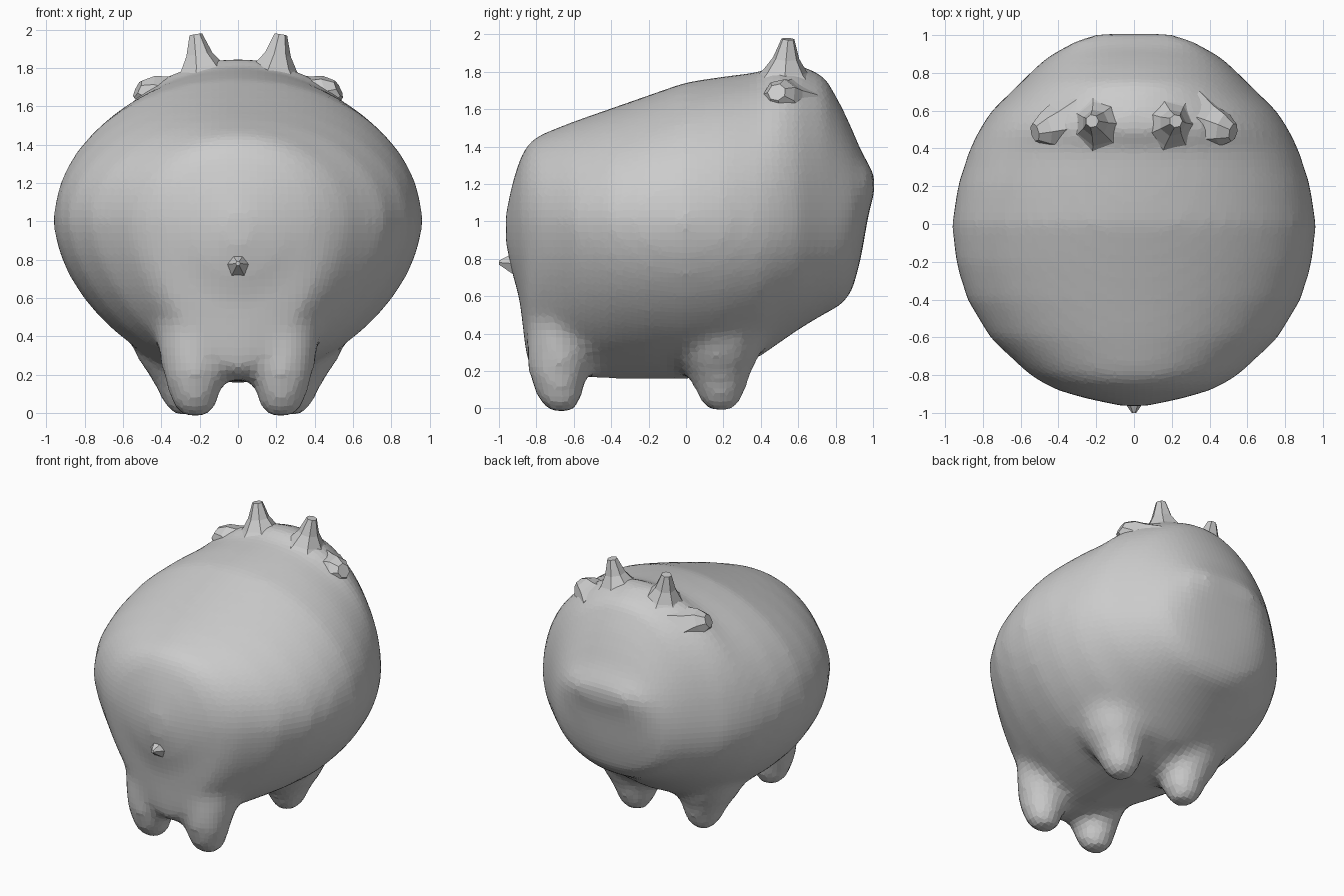
import bpy, bmesh
from math import sin, cos, pi, copysign
from mathutils import Vector

if "Cube" in bpy.data.objects:
    bpy.data.objects.remove(bpy.data.objects["Cube"])

# Lengthwise body stations: y, half width, top z, widest z, bottom z, underside exponent
STATIONS = [
    (-.965, .06, 1.04, .97, .88, 2), (-.93, .23, 1.20, .98, .72, 1.8),
    (-.89, .38, 1.33, 1.0, .58, 1.6), (-.85, .47, 1.41, 1.0, .24, 1.55),
    (-.79, .565, 1.46, 1.0, .18, 1.55), (-.6, .765, 1.535, 1.0, .165, 1.6),
    (-.4, .885, 1.605, 1.0, .16, 1.68), (-.2, .945, 1.675, 1.0, .16, 1.74),
    (0, .965, 1.745, 1.0, .155, 1.76), (.2, .935, 1.775, 1.0, .19, 1.8),
    (.4, .87, 1.80, 1.0, .28, 1.9), (.5, .82, 1.855, 1.0, .35, 1.9),
    (.6, .755, 1.84, 1.0, .42, 2), (.74, .61, 1.78, 1.0, .505, 2.1),
    (.83, .52, 1.62, 1.0, .55, 2.1), (.89, .45, 1.49, 1.04, .63, 2.2),
    (.935, .37, 1.38, 1.13, .80, 2.3), (.98, .29, 1.30, 1.20, 1.06, 2.4),
    (1.008, .20, 1.25, 1.21, 1.15, 2.4),
]


def spow(v, p):
    return copysign(abs(v) ** p, v)


def loft(bm, rings):
    """Bridge closed rings of points and cap both ends."""
    rows = [[bm.verts.new(p) for p in ring] for ring in rings]
    n = len(rows[0])
    for a, b in zip(rows, rows[1:]):
        for i in range(n):
            j = (i + 1) % n
            bm.faces.new((a[i], a[j], b[j], b[i]))
    bm.faces.new(rows[0][::-1])
    bm.faces.new(rows[-1])


def limb_rings(path, n):
    """Rings square to a path of (x, y, z, radius)."""
    axis = (Vector(path[-1][:3]) - Vector(path[0][:3])).normalized()
    rot = Vector((0, 0, 1)).rotation_difference(axis)
    return [[Vector(p[:3]) + rot @ Vector((p[3] * cos(2 * pi * i / n),
             p[3] * sin(2 * pi * i / n), 0)) for i in range(n)] for p in path]


def mirrored(path):
    return [(-x, y, z, r) for x, y, z, r in path]


def finish(bm, name):
    bmesh.ops.recalc_face_normals(bm, faces=bm.faces[:])
    me = bpy.data.meshes.new(name)
    bm.to_mesh(me)
    bm.free()
    ob = bpy.data.objects.new(name, me)
    bpy.context.collection.objects.link(ob)
    return ob


# Rounded body with four stubby legs, fused into one skin
bm = bmesh.new()
N = 48
rings = []
for y, w, top, mid, bot, e in STATIONS:
    ring = []
    for i in range(N):
        a = 2 * pi * i / N
        if sin(a) >= 0:
            ring.append((w * cos(a), y, mid + (top - mid) * sin(a)))
        else:
            ring.append((w * spow(cos(a), 2 / e), y, mid + (mid - bot) * spow(sin(a), 2 / e)))
    rings.append(ring)
loft(bm, rings)

front_leg = [(.23, -.68, -.02, .07), (.23, -.68, .04, .12), (.23, -.69, .18, .16),
             (.225, -.66, .32, .195), (.20, -.60, .6, .25)]
back_leg = [(.27, .19, -.012, .07), (.27, .19, .05, .12), (.28, .18, .17, .165),
            (.29, .17, .28, .23), (.30, .17, .5, .32)]
for leg in (front_leg, back_leg):
    loft(bm, limb_rings(leg, 12))
    loft(bm, limb_rings(mirrored(leg), 12))
body = finish(bm, "body_and_legs")
rm = body.modifiers.new("fuse", 'REMESH')
rm.mode = 'VOXEL'
rm.voxel_size = .04
sm = body.modifiers.new("soften", 'SMOOTH')
sm.factor = .5
sm.iterations = 9

# Horns and ears: faceted, flared at the base
horn = [(.18, .53, 1.72, .20), (.19, .53, 1.80, .12), (.205, .535, 1.87, .072), (.222, .545, 1.975, .035)]
ear = [(.34, .53, 1.60, .19), (.42, .515, 1.65, .12), (.475, .50, 1.68, .09), (.525, .485, 1.69, .05)]
for name, path in (("horn", horn), ("ear", ear)):
    for side, p in (("right", path), ("left", mirrored(path))):
        bm = bmesh.new()
        loft(bm, limb_rings(p, 7))
        finish(bm, f"{name}_{side}")

# Small pointed tail
bm = bmesh.new()
loft(bm, limb_rings([(0, -.84, .77, .12), (0, -.93, .775, .06), (0, -1.0, .78, .012)], 6))
finish(bm, "tail")
